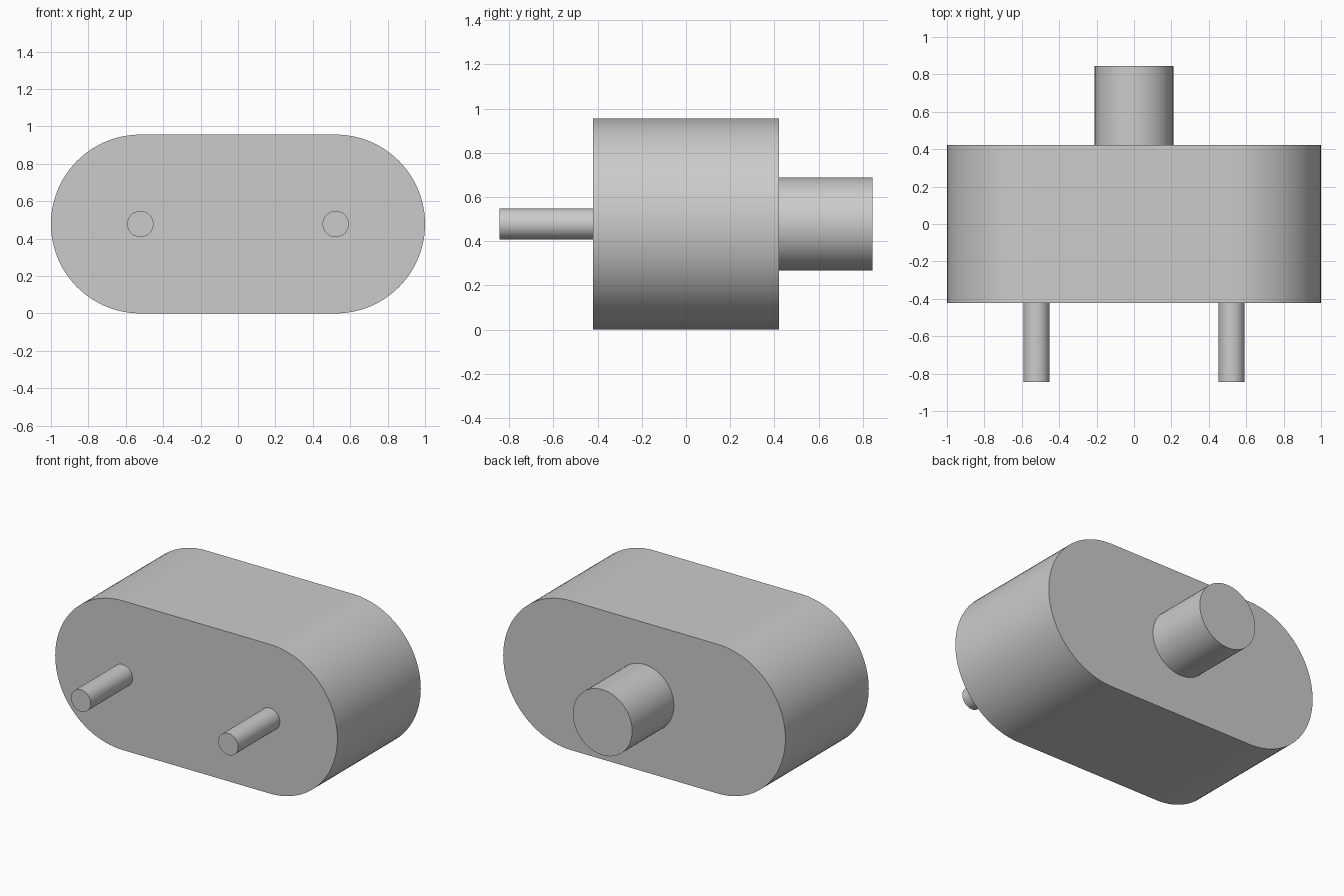
import bpy, bmesh, math

cube = bpy.data.objects.get("Cube")
if cube:
    bpy.data.objects.remove(cube, do_unlink=True)

grey = bpy.data.materials.new("plain grey")
grey.use_nodes = True
grey.diffuse_color = (0.6, 0.6, 0.6, 1)
grey.node_tree.nodes["Principled BSDF"].inputs["Base Color"].default_value = (0.6, 0.6, 0.6, 1)

RADIUS = 0.478          # rounded ends of the housing
END_X = 1 - RADIUS      # centre of each rounded end
HALF_DEPTH = 0.422
REACH = 0.845           # how far shaft and pins extend


def arc(cx, radius, start, sweep, count):
    """Points (x, z) along an arc at the housing's mid height."""
    return [(cx + radius * math.cos(start + sweep * i / count),
             RADIUS + radius * math.sin(start + sweep * i / count))
            for i in range(count + 1)]


def extrude_profile(name, points, y0, y1):
    """Closed solid from an x-z outline extruded along y."""
    bm = bmesh.new()
    face = bm.faces.new([bm.verts.new((x, y0, z)) for x, z in points])
    new = bmesh.ops.extrude_face_region(bm, geom=[face], use_keep_orig=True)["geom"]
    moved = [v for v in new if isinstance(v, bmesh.types.BMVert)]
    bmesh.ops.translate(bm, verts=moved, vec=(0, y1 - y0, 0))
    bmesh.ops.recalc_face_normals(bm, faces=bm.faces)
    mesh = bpy.data.meshes.new(name)
    bm.to_mesh(mesh)
    bm.free()
    mesh.materials.append(grey)
    obj = bpy.data.objects.new(name, mesh)
    bpy.context.collection.objects.link(obj)
    bpy.ops.object.select_all(action='DESELECT')
    obj.select_set(True)
    bpy.context.view_layer.objects.active = obj
    bpy.ops.object.shade_smooth_by_angle(angle=math.radians(30))
    return obj


def rod(name, x, radius, y0, y1):
    return extrude_profile(name, arc(x, radius, 0, math.tau, 64)[:-1], y0, y1)


# Housing: stadium outline
outline = (arc(END_X, RADIUS, -math.pi / 2, math.pi, 48)
           + arc(-END_X, RADIUS, math.pi / 2, math.pi, 48))
extrude_profile("housing", outline, -HALF_DEPTH, HALF_DEPTH)

# Rear shaft
rod("rear_shaft", 0, 0.21, HALF_DEPTH, REACH)

# Front pins
for side, sign in (("left", 1), ("right", -1)):
    rod("front_pin_" + side, sign * END_X, 0.07, -REACH, -HALF_DEPTH)
